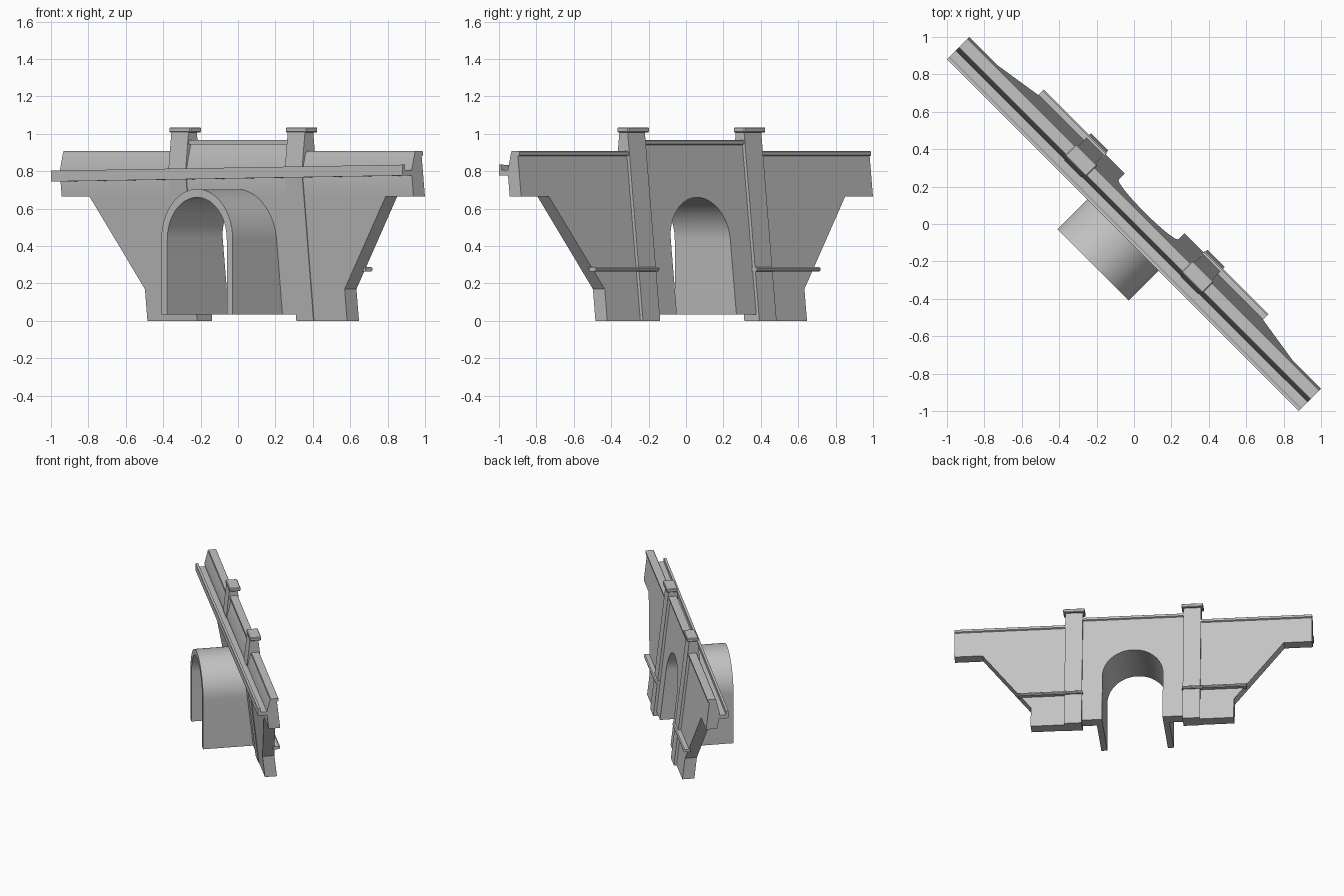
import bpy, bmesh, math

if "Cube" in bpy.data.objects:
    bpy.data.objects.remove(bpy.data.objects["Cube"])

stone = bpy.data.materials.new("grey stone")
stone.use_nodes = True
GREY = (0.55, 0.55, 0.55, 1)
stone.diffuse_color = GREY
stone.node_tree.nodes["Principled BSDF"].inputs["Base Color"].default_value = GREY

KINK = 0.8          # height where the parapet starts to lean the other way
SPRING = 0.435      # height where the arch begins to curve
BASE = 0.035        # underside of the tunnel
END = 1.33          # half length of the wall


# Battered faces: depth (local y) as a function of height
def wall_back(z):
    return 0.16 - 0.115 * z


def wall_inner(z):
    low = 0.07 - 0.11 * min(z, KINK)
    return low + 0.25 * max(z - KINK, 0)


def pier_back(z):
    return 0.18 - 0.115 * z


def pier_inner(z):
    return wall_inner(min(z, KINK)) - 0.004 + 0.11 * max(z - KINK, 0)


def finish(name, bm, smooth=False):
    bmesh.ops.recalc_face_normals(bm, faces=bm.faces)
    mesh = bpy.data.meshes.new(name)
    bm.to_mesh(mesh)
    bm.free()
    mesh.materials.append(stone)
    ob = bpy.data.objects.new(name, mesh)
    ob.rotation_euler.z = -math.pi / 4      # the wall runs diagonally
    bpy.context.collection.objects.link(ob)
    if smooth:
        bpy.ops.object.select_all(action='DESELECT')
        bpy.context.view_layer.objects.active = ob
        ob.select_set(True)
        bpy.ops.object.shade_smooth_by_angle(angle=math.radians(30))
    return ob


def elevation(name, outline, inner, back, smooth=False):
    """Prism from an (x, z) outline whose two faces follow depth rules."""
    bm = bmesh.new()
    front = bm.faces.new([bm.verts.new((x, 0, z)) for x, z in outline])
    geo = bmesh.ops.extrude_face_region(bm, geom=[front])["geom"]
    for v in geo:
        if isinstance(v, bmesh.types.BMVert):
            v.co.y = 1
    if max(z for x, z in outline) > KINK:
        bmesh.ops.bisect_plane(bm, geom=bm.verts[:] + bm.edges[:] + bm.faces[:],
                               plane_co=(0, 0, KINK), plane_no=(0, 0, 1))
    for v in bm.verts:
        v.co.y = back(v.co.z) if v.co.y > 0.5 else inner(v.co.z)
    return finish(name, bm, smooth)


def strip(name, profile, x0, x1, tilt=0):
    """Sweep a (y, z) profile along the wall, optionally on a slope."""
    bm = bmesh.new()
    ends = [[bm.verts.new((x, y, z + tilt * x)) for y, z in profile] for x in (x0, x1)]
    bm.faces.new(ends[0])
    bm.faces.new(ends[1])
    for i in range(len(profile)):
        j = (i + 1) % len(profile)
        bm.faces.new((ends[0][i], ends[0][j], ends[1][j], ends[1][i]))
    return finish(name, bm)


def arch(radius, steps=16):
    """Right half of an arch, from just past the crown down to the base."""
    curve = [(radius * math.sin(a), SPRING + radius * math.cos(a))
             for a in (i * math.pi / 2 / steps for i in range(1, steps + 1))]
    return curve + [(radius, BASE)]


def mirrored(half):
    return half + [(-x, z) for x, z in reversed(half)]


# Main wall with the arched opening, wings and raised centre
wall = arch(0.225) + [(0.375, BASE), (0.375, 0), (0.755, 0), (0.755, 0.17),
                      (1.12, 0.665), (END, 0.665), (END, 0.9), (0.44, 0.9), (0.44, 0.96)]
elevation("portal_wall", mirrored(wall), wall_inner, wall_back, True)

# Tunnel barrel behind the opening
outer, bore = arch(0.27), arch(0.225)
ring = [(-x, z) for x, z in reversed(outer)] + outer \
    + bore[::-1] + [(-x, z) for x, z in bore]
elevation("tunnel_barrel", ring, lambda z: -0.31, lambda z: wall_inner(z) + 0.003, True)

# Sloping deck ledge with its kerb
strip("deck_ledge", [(-0.085, 0.761), (0.015, 0.761), (0.015, 0.79),
                     (-0.066, 0.79), (-0.066, 0.819), (-0.085, 0.819)], -END, END, 0.012)


def coping(name, top, x0, x1):
    y = wall_back(top)
    strip(name, [(y - 0.045, top - 0.016), (y, top - 0.02), (y + 0.014, top - 0.014),
                 (y + 0.014, top + 0.003), (y + 0.008, top + 0.007),
                 (y - 0.045, top + 0.007)], x0, x1)


coping("centre_coping", 0.96, -0.38, 0.38)

for side, label in ((1, "left"), (-1, "right")):
    # Pier
    a, b = 0.375 * side, 0.505 * side
    elevation(label + "_pier", [(a, 0), (b, 0), (b, 1.012), (a, 1.012)],
              pier_inner, pier_back)
    # Pier cap with chamfered edges
    bm = bmesh.new()
    bmesh.ops.create_cube(bm, size=1)
    for v in bm.verts:
        v.co = (0.44 * side + v.co.x * 0.16, 0.041 + v.co.y * 0.086, 1.021 + v.co.z * 0.028)
    bmesh.ops.bevel(bm, geom=bm.edges[:], offset=0.005, segments=1, affect='EDGES')
    finish(label + "_pier_cap", bm)
    # Wing coping and lower string course
    coping(label + "_wing_coping", 0.9, 0.5 * side, END * side)
    strip(label + "_string_course", [(0.115, 0.265), (0.16, 0.265), (0.168, 0.272),
                                     (0.168, 0.281), (0.16, 0.287), (0.115, 0.287)],
          0.37 * side, 0.85 * side)
